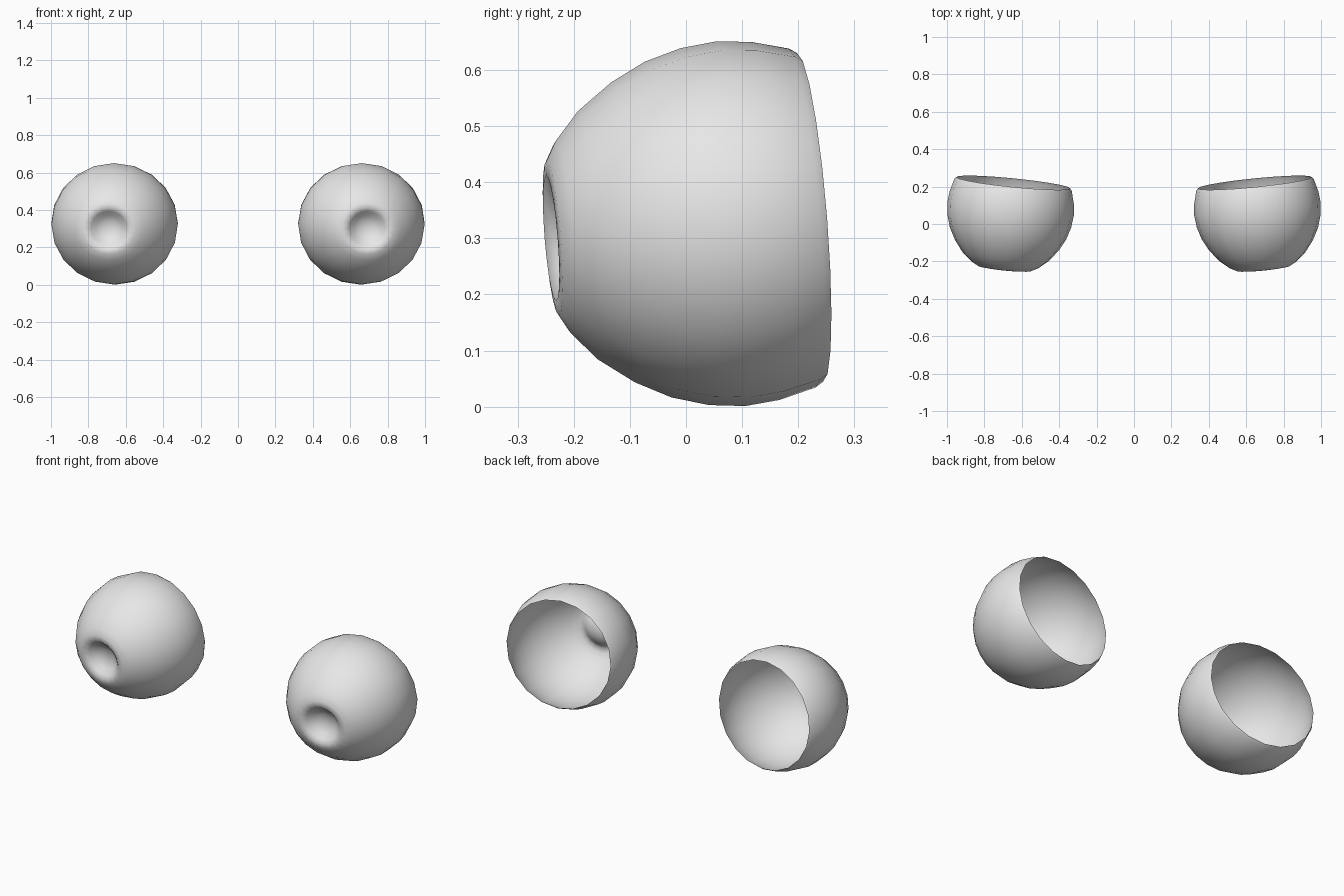
import bpy, bmesh, math
from mathutils import Vector, Matrix

if "Cube" in bpy.data.objects:
    bpy.data.objects.remove(bpy.data.objects["Cube"])

SEGMENTS = 20
WIDEN = 1.043          # the shells are slightly wider than tall

# (radius, distance forward along the axis), from dimple centre to open rim
PROFILE = [(0.036, 0.268), (0.068, 0.284), (0.092, 0.308), (0.112, 0.323),
           (0.138, 0.320), (0.172, 0.301), (0.222, 0.257), (0.268, 0.194),
           (0.300, 0.131), (0.319, 0.065), (0.326, 0.0), (0.320, -0.062),
           (0.303, -0.128), (0.294, -0.142)]
DIMPLE_CENTRE = 0.264

grey = bpy.data.materials.new("light grey")
grey.diffuse_color = (0.8, 0.8, 0.8, 1)
grey.use_nodes = True
grey.node_tree.nodes["Principled BSDF"].inputs["Base Color"].default_value = grey.diffuse_color


def eyeball(name, side):
    """Open-backed sphere with a dimpled front, turned outward and down."""
    forward = Vector((0.10 * side, -1, -0.08)).normalized()
    right = forward.cross(Vector((0, 0, 1))).normalized()
    up = right.cross(forward)
    centre = Vector((0.66 * side, 0.08, 0.326))

    def point(r, a, t):
        return (centre + forward * a + right * (r * WIDEN * math.cos(t))
                + up * (r * math.sin(t)))

    bm = bmesh.new()
    rings = [[bm.verts.new(point(r, a, math.tau * i / SEGMENTS))
              for i in range(SEGMENTS)] for r, a in PROFILE]
    tip = bm.verts.new(centre + forward * DIMPLE_CENTRE)
    for i in range(SEGMENTS):
        j = (i + 1) % SEGMENTS
        bm.faces.new((tip, rings[0][i], rings[0][j]))
        for inner, outer in zip(rings, rings[1:]):
            bm.faces.new((inner[i], outer[i], outer[j], inner[j]))
    # Face normals point outward, away from the shell centre
    bm.normal_update()
    if sum(f.normal.dot(f.calc_center_median() - centre) for f in bm.faces) < 0:
        bmesh.ops.reverse_faces(bm, faces=bm.faces[:])
    for f in bm.faces:
        f.smooth = True
    mesh = bpy.data.meshes.new(name)
    bm.to_mesh(mesh)
    bm.free()
    mesh.materials.append(grey)
    obj = bpy.data.objects.new(name, mesh)
    bpy.context.collection.objects.link(obj)
    return obj


# Mirrored pair
eyeball("left_eyeball", -1)
eyeball("right_eyeball", 1)
